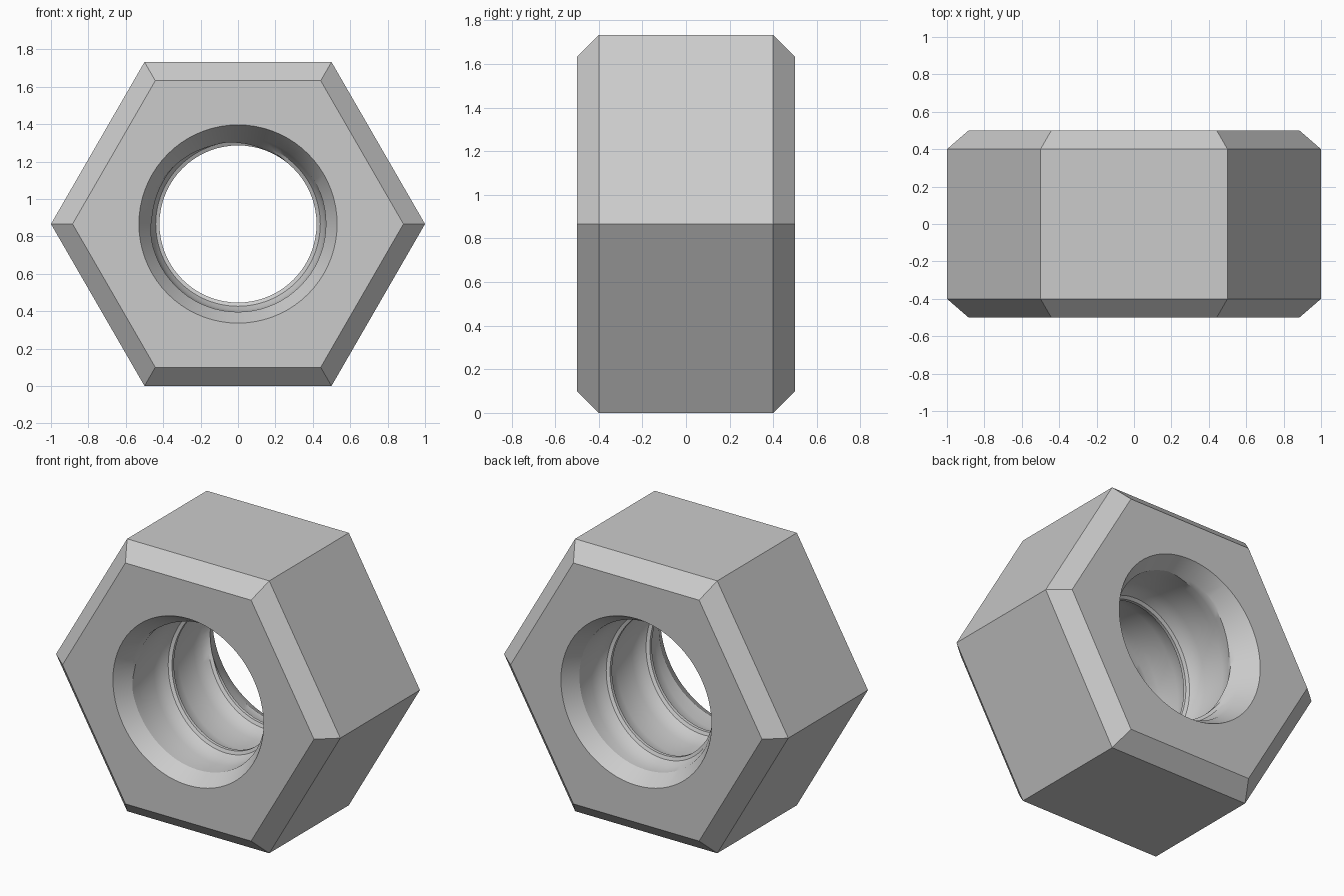
import bpy, bmesh
from math import sin, cos, pi, radians

cube = bpy.data.objects.get("Cube")
if cube:
    bpy.data.objects.remove(cube)

SEGMENTS = 72
PITCH = 0.4
HALF, BEVEL = 0.5, 0.1
MID_Z = 3 ** 0.5 / 2
MOUTH, ROOT = 0.53, 0.47
# One pitch of the thread: (offset along the axis, radius)
THREAD = [(-0.01, 0.42), (0.01, 0.42), (0.02, 0.44), (0.06, 0.46),
          (0.12, ROOT), (0.28, ROOT), (0.34, 0.46), (0.38, 0.44)]

steel = bpy.data.materials.new("grey steel")
steel.use_nodes = True
grey = (0.6, 0.6, 0.6, 1)
steel.diffuse_color = grey
steel.node_tree.nodes["Principled BSDF"].inputs["Base Color"].default_value = grey

bm = bmesh.new()


def point(radius, turn, y):
    """Vertex on a circle about the y axis; turn runs clockwise from -x."""
    a = turn * 2 * pi
    return bm.verts.new((-radius * cos(a), y, MID_Z + radius * sin(a)))


def ring(radius, y, count):
    return [point(radius, i / count, y) for i in range(count)]


def bridge(a, b):
    n = len(a)
    for i in range(n):
        j = (i + 1) % n
        bm.faces.new((a[i], a[j], b[j], b[i]))


# Hexagonal outside with bevelled rims
inset = 1 - BEVEL / MID_Z
hexes = [ring(r, y, 6) for r, y in ((inset, -HALF), (1, BEVEL - HALF),
                                    (1, HALF - BEVEL), (inset, HALF))]
for a, b in zip(hexes, hexes[1:]):
    bridge(a, b)

# End faces around the hole, and the countersinks
step = SEGMENTS // 6
for side, outer in ((-1, hexes[0]), (1, hexes[-1])):
    mouth = ring(MOUTH, side * HALF, SEGMENTS)
    for k in range(6):
        arc = [mouth[(k * step + i) % SEGMENTS] for i in range(step + 1)]
        bm.faces.new([outer[k], outer[(k + 1) % 6]] + arc[::-1])
    bridge(mouth, ring(ROOT, side * (HALF - BEVEL), SEGMENTS))

# Helical thread, trimmed by the countersinks
limit = HALF - BEVEL
columns = []
for i in range(SEGMENTS + 1):
    turn = i / SEGMENTS
    column = []
    for t in range(-3, 4):
        for offset, radius in THREAD:
            y = -0.05 + PITCH * (t + turn) + offset
            if abs(y) >= limit - 0.001:
                y, radius = (limit if y > 0 else -limit), ROOT
            cone = MOUTH - 0.6 * (HALF - abs(y))
            column.append(point(max(radius, cone), turn, y))
    columns.append(column)
for a, b in zip(columns, columns[1:]):
    for j in range(len(a) - 1):
        bm.faces.new((a[j], a[j + 1], b[j + 1], b[j]))

bmesh.ops.remove_doubles(bm, verts=bm.verts, dist=0.0001)
bmesh.ops.recalc_face_normals(bm, faces=bm.faces)
mesh = bpy.data.meshes.new("hex_nut")
bm.to_mesh(mesh)
bm.free()
mesh.materials.append(steel)
nut = bpy.data.objects.new("hex_nut", mesh)
bpy.context.collection.objects.link(nut)
bpy.context.view_layer.objects.active = nut
nut.select_set(True)
bpy.ops.object.shade_smooth_by_angle(angle=radians(30))
